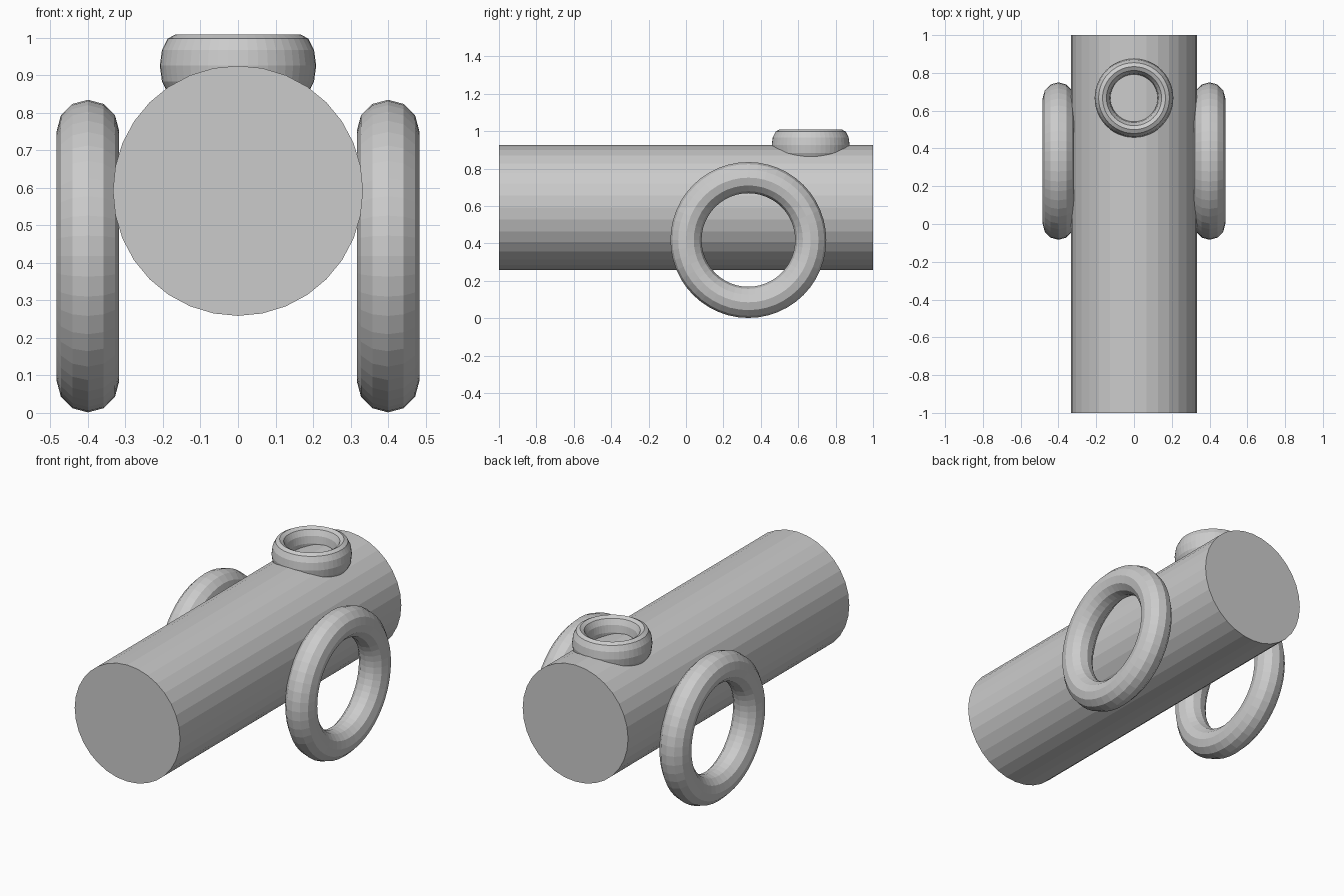
import bpy
import math

if "Cube" in bpy.data.objects:
    bpy.data.objects.remove(bpy.data.objects["Cube"])

R = 1 / 3          # base unit: body radius
BODY_Z = 0.592     # height of the body axis
WHEEL_Z = 0.418    # height of the wheel axle

grey = bpy.data.materials.new("plain grey")
grey.diffuse_color = (0.6, 0.6, 0.6, 1)
grey.use_nodes = True
grey.node_tree.nodes["Principled BSDF"].inputs["Base Color"].default_value = grey.diffuse_color


def finish(name, scale=(1, 1, 1)):
    ob = bpy.context.object
    ob.name = name
    ob.scale = scale
    ob.data.materials.append(grey)
    return ob


def ring(name, location, rotation=(0, 0, 0), scale=(1, 1, 1)):
    bpy.ops.mesh.primitive_torus_add(
        major_segments=48, minor_segments=12,
        major_radius=R, minor_radius=R / 4,
        location=location, rotation=rotation)
    return finish(name, scale)


# Body: long barrel lying along y
bpy.ops.mesh.primitive_cylinder_add(
    vertices=32, radius=R, depth=2,
    location=(0, 0, BODY_Z), rotation=(math.pi / 2, 0, 0))
finish("body")

# Open ring wheels on both sides
for side, x in (("left", -0.4), ("right", 0.4)):
    ring(side + "_wheel", (x, R, WHEEL_Z), (0, math.pi / 2, 0))

# Tall narrow collar on top of the body near the back
ring("top_collar", (0, 2 * R, BODY_Z + R), scale=(0.5, 0.5, 1))
